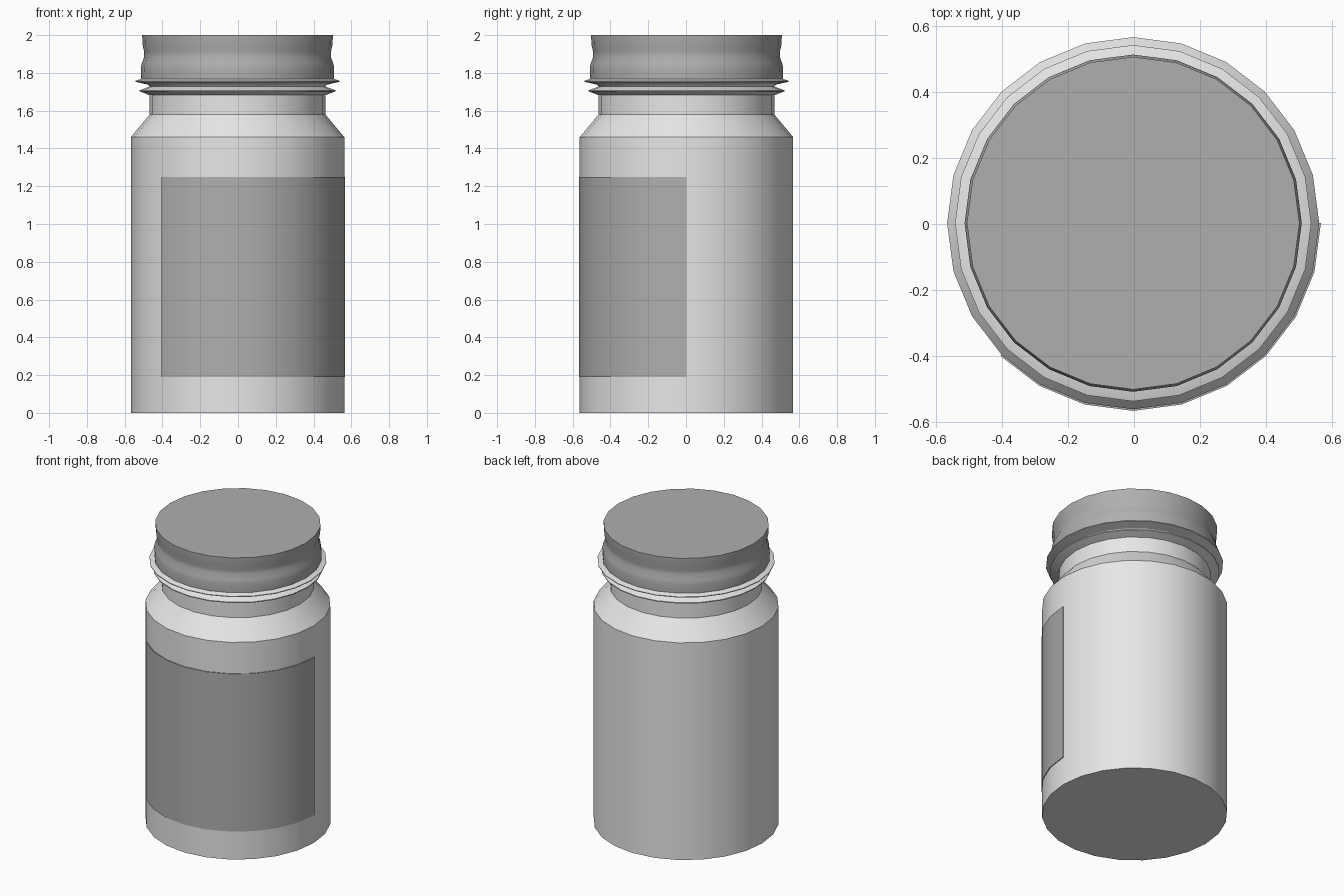
import bpy, bmesh, math

if "Cube" in bpy.data.objects:
    bpy.data.objects.remove(bpy.data.objects["Cube"], do_unlink=True)

SIDES = 24
CENTRE = (-0.0025, 0.0025)


def material(name, value):
    mat = bpy.data.materials.new(name)
    mat.use_nodes = True
    colour = (value, value, value, 1)
    mat.diffuse_color = colour
    mat.node_tree.nodes["Principled BSDF"].inputs["Base Color"].default_value = colour
    return mat


def lathe(name, profile, mat, start=0, steps=SIDES, closed_profile=False):
    """Turn an (r, z) profile about z, by whole 15 degree steps."""
    full = steps == SIDES
    bm = bmesh.new()
    rings = []
    for i in range(steps if full else steps + 1):
        a = 2 * math.pi * (start + i) / SIDES
        rings.append([bm.verts.new((r * math.cos(a), r * math.sin(a), z))
                      for r, z in profile])
    n = len(profile)
    for i in range(steps):
        a, b = rings[i], rings[(i + 1) % len(rings)]
        for j in range(n if closed_profile else n - 1):
            k = (j + 1) % n
            bm.faces.new((a[j], b[j], b[k], a[k]))
    # Close the ends: flat discs for a full turn, side caps for a part turn
    if full:
        bm.faces.new([ring[0] for ring in rings])
        bm.faces.new([ring[-1] for ring in rings])
    else:
        bm.faces.new(rings[0])
        bm.faces.new(rings[-1])
    bmesh.ops.recalc_face_normals(bm, faces=bm.faces)
    mesh = bpy.data.meshes.new(name)
    bm.to_mesh(mesh)
    bm.free()
    mesh.materials.append(mat)
    obj = bpy.data.objects.new(name, mesh)
    obj.location = (*CENTRE, 0)
    bpy.context.collection.objects.link(obj)
    bpy.ops.object.select_all(action='DESELECT')
    obj.select_set(True)
    bpy.context.view_layer.objects.active = obj
    bpy.ops.object.shade_smooth_by_angle(angle=math.radians(28))
    return obj


light = material("light_plastic", 0.8)
grey = material("mid_grey", 0.43)

# Bottle: straight wall, sloped shoulder, neck and two collar rings
lathe("bottle", [(0.565, 0), (0.565, 1.46), (0.465, 1.58), (0.465, 1.682),
                 (0.518, 1.702), (0.518, 1.708), (0.465, 1.728),
                 (0.475, 1.738), (0.541, 1.753), (0.541, 1.758),
                 (0.49, 1.775)], light)

# Lid with a soft waist
lathe("lid", [(0.51, 1.768), (0.512, 1.825), (0.507, 1.85), (0.494, 1.885),
              (0.494, 1.91), (0.503, 1.95), (0.505, 2.0)], grey)

# Label wrapped over the front and left of the wall
lathe("label", [(0.563, 0.19), (0.57, 0.19), (0.57, 1.25), (0.563, 1.25)],
      grey, start=15, steps=9, closed_profile=True)
